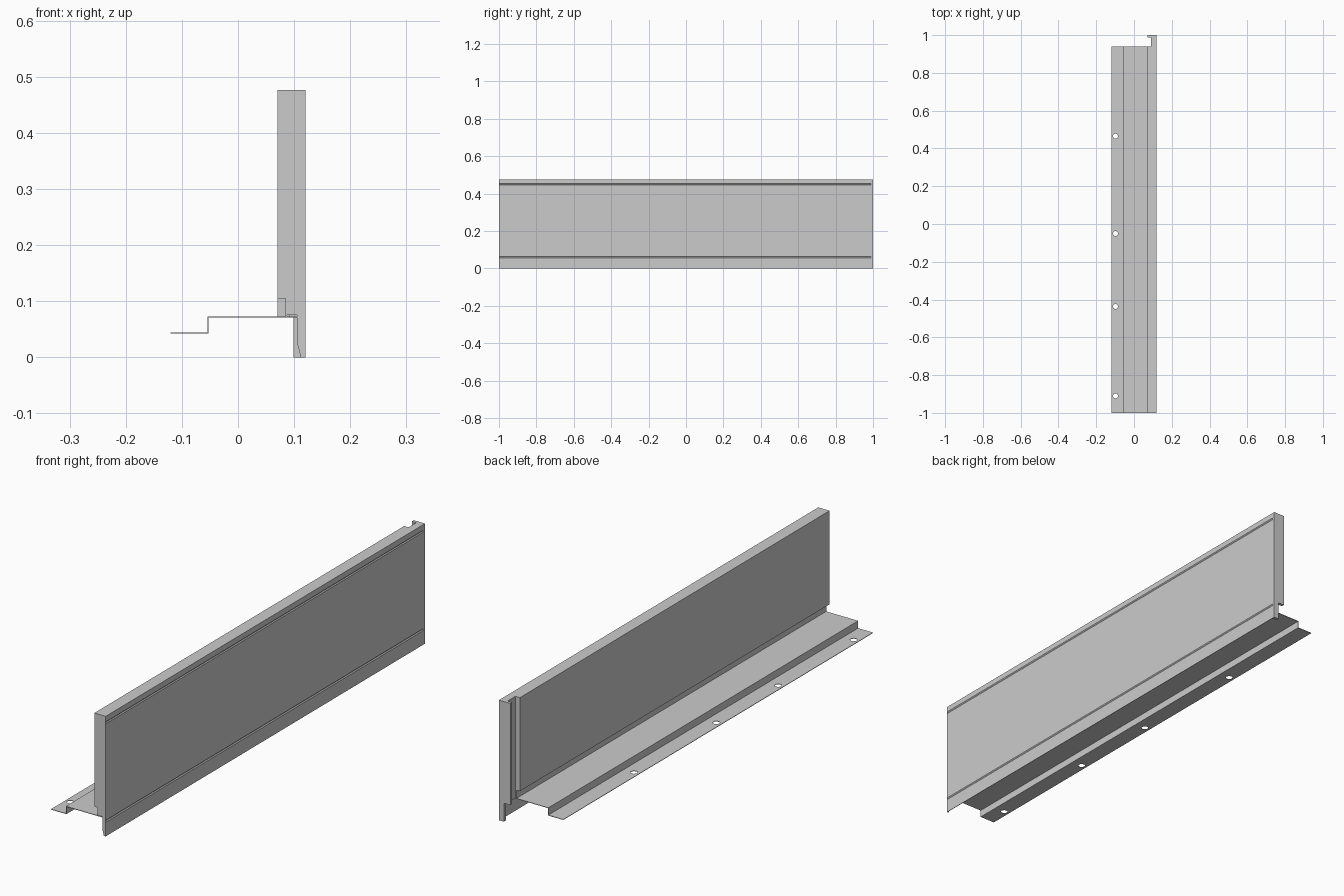
import bpy, bmesh, math
from mathutils import Vector

if "Cube" in bpy.data.objects:
    bpy.data.objects.remove(bpy.data.objects["Cube"])

T = 0.002                       # sheet thickness
X0, X1 = 0.0705, 0.12           # back and front of the panel
TOP, SHELF = 0.476, 0.073


def prism(name, profile, y0, y1):
    """Extrude a closed (x, z) outline from y0 to y1."""
    bm = bmesh.new()
    face = bm.faces.new([bm.verts.new((x, y0, z)) for x, z in profile])
    ext = bmesh.ops.extrude_face_region(bm, geom=[face])
    verts = [v for v in ext["geom"] if isinstance(v, bmesh.types.BMVert)]
    bmesh.ops.translate(bm, verts=verts, vec=(0, y1 - y0, 0))
    bmesh.ops.recalc_face_normals(bm, faces=bm.faces)
    mesh = bpy.data.meshes.new(name)
    bm.to_mesh(mesh)
    bm.free()
    obj = bpy.data.objects.new(name, mesh)
    bpy.context.collection.objects.link(obj)
    return obj


def sheet(name, path, y0, y1):
    """Bent sheet following an (x, z) path, thickened to the left of travel."""
    pts = [Vector(p) for p in path]
    normals = []
    for a, b in zip(pts, pts[1:]):
        d = (b - a).normalized()
        normals.append(Vector((-d.y, d.x)))
    inner = []
    for i, p in enumerate(pts):
        n0, n1 = normals[max(i - 1, 0)], normals[min(i, len(normals) - 1)]
        inner.append(p + (n0 + n1) * (T / (1 + n0.dot(n1))))
    return prism(name, [tuple(p) for p in pts + inner[::-1]], y0, y1)


# Front skin with two shallow grooves
front = [(X1, 0)]
for z in (0.06, 0.45):
    front += [(X1, z - 0.004), (X1 - 0.003, z), (X1, z + 0.004)]
front.append((X1, TOP))

# Main folded panel: front, top, back and recessed foot
sheet("folded_panel",
      front + [(X0, TOP), (X0, 0.105), (0.085, 0.105), (0.085, SHELF)],
      -1, 0.94)

# Narrow joint section beyond the back wall, with its hooked end lip
sheet("joint_section", front + [(0.09, TOP), (0.09, SHELF)], 0.94, 0.988)
prism("joint_shoulder",
      [(X0, 0.105), (0.085, 0.105), (0.085, SHELF), (0.092, SHELF),
       (0.092, TOP), (X0, TOP)], 0.938, 0.94)
prism("end_lip",
      [(X1, 0), (X1, TOP), (X0, TOP), (X0, SHELF), (0.0985, SHELF), (0.0985, 0)],
      0.988, 1)

# Near end cap with tapered lower tab
prism("end_cap",
      [(X1, 0), (X1, TOP), (X0, TOP), (X0, 0.105), (0.085, 0.105), (0.085, 0.075),
       (0.105, 0.075), (0.105, 0.027), (0.112, 0)], -1, -1 + T)

# Stepped shelf and mounting flange
shelf = sheet("stepped_shelf",
              [(-0.12, 0.042), (-0.0525, 0.042), (-0.0525, 0.071), (0.105, 0.071)],
              -1, 0.94)

# Screw holes in the flange
for y in (0.465, -0.05, -0.437, -0.91):
    bpy.ops.mesh.primitive_cylinder_add(vertices=24, radius=0.013, depth=0.02,
                                        location=(-0.098, y, 0.043))
    cutter = bpy.context.object
    cutter.name = "hole_cutter"
    cutter.hide_render = True
    mod = shelf.modifiers.new("hole", "BOOLEAN")
    mod.operation = "DIFFERENCE"
    mod.solver = "EXACT"
    mod.object = cutter
    bpy.context.view_layer.objects.active = shelf
    bpy.ops.object.modifier_apply(modifier=mod.name)
    bpy.data.objects.remove(cutter, do_unlink=True)
